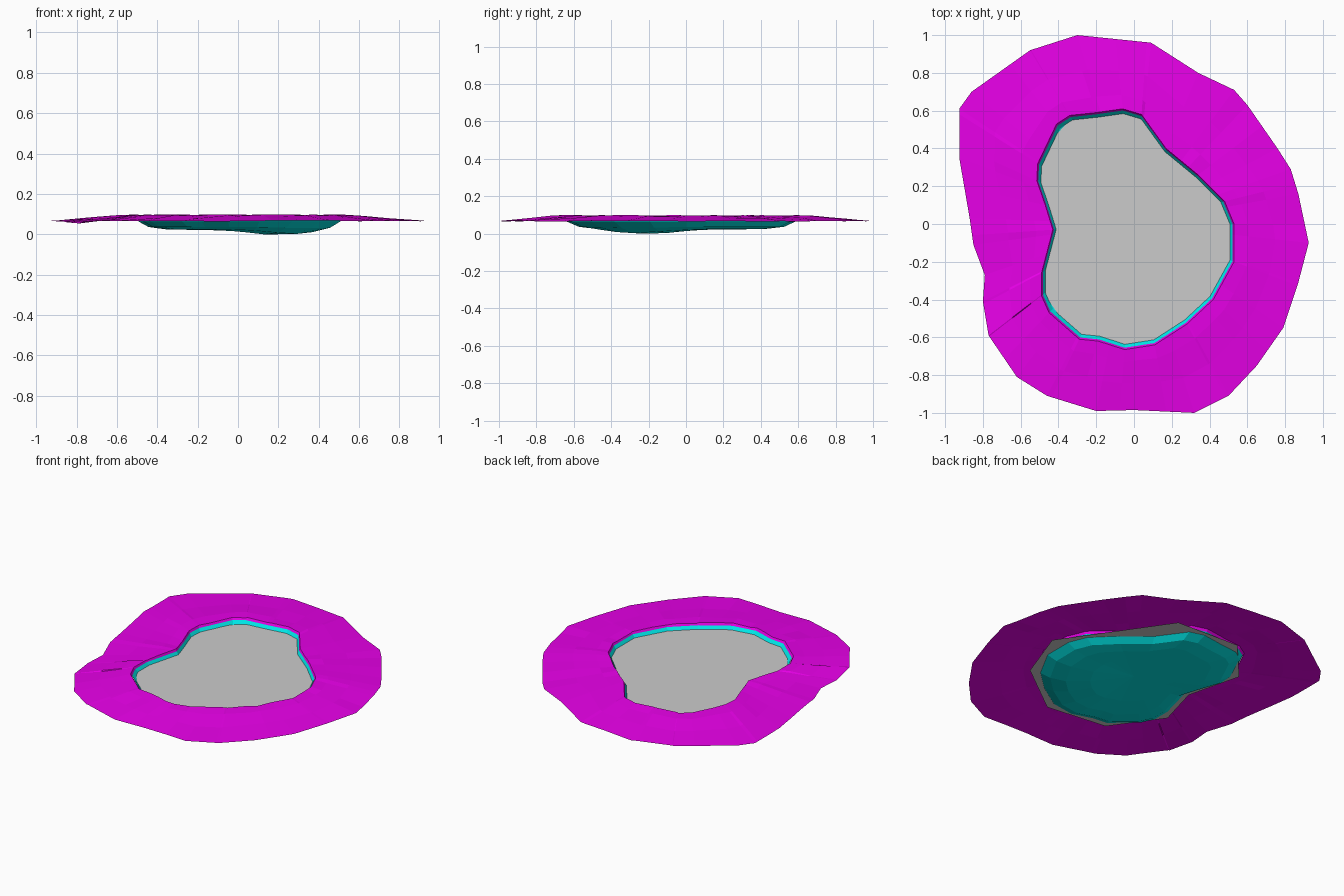
import bpy, bmesh, math, random
from mathutils import Vector

if "Cube" in bpy.data.objects:
    bpy.data.objects.remove(bpy.data.objects["Cube"])

random.seed(4)

# Outlines seen from above
BANK = [(-.3, 1), (.09, .96), (.34, .8), (.53, .71), (.6, .63), (.76, .4), (.83, .29), (.87, .16),
        (.925, -.1), (.87, -.31), (.79, -.55), (.65, -.75), (.5, -.91), (.32, -1), (0, -.985),
        (-.2, -.99), (-.46, -.91), (-.62, -.81), (-.77, -.59), (-.8, -.41), (-.79, -.27),
        (-.85, -.11), (-.87, .03), (-.925, .35), (-.925, .61), (-.86, .7), (-.55, .92)]
SHORE = [(-.06, .61), (.04, .58), (.17, .4), (.34, .26), (.48, .12), (.53, 0), (.53, -.2),
         (.42, -.4), (.28, -.53), (.11, -.64), (-.05, -.665), (-.19, -.62), (-.29, -.61),
         (-.45, -.47), (-.49, -.38), (-.49, -.26), (-.43, -.03), (-.47, .1), (-.515, .23),
         (-.51, .32), (-.41, .53), (-.34, .575), (-.2, .59)]
WATER = [(.16, .6), (.6, -.04), (.47, -.4), (.11, -.67), (-.3, -.62), (-.52, -.31),
         (-.44, -.02), (-.53, .34), (-.28, .62)]


def ray(outline, a):
    """Distance from the centre to the outline in direction a."""
    d, best = Vector((math.cos(a), math.sin(a))), 0
    for i, p in enumerate(outline):
        p, q = Vector(p), Vector(outline[i - 1])
        e = q - p
        den = d.cross(e)
        if abs(den) > 1e-9:
            r, s = p.cross(e) / den, p.cross(d) / den
            if r > 0 and -1e-6 <= s <= 1 + 1e-6:
                best = max(best, r)
    return best


def make(name, rings, color=None, cap=None):
    """Skin a list of vertex rings, optionally closed with a point or a face."""
    bm = bmesh.new()
    loops = [[bm.verts.new(c) for c in ring] for ring in rings]
    n = len(loops[0])
    for A, B in zip(loops, loops[1:]):
        for i in range(n):
            j = (i + 1) % n
            bm.faces.new((A[i], A[j], B[j], B[i]))
    if cap == 'face':
        bm.faces.new(loops[-1])
    elif cap:
        c = bm.verts.new(cap)
        for i in range(n):
            bm.faces.new((loops[-1][i], loops[-1][(i + 1) % n], c))
    bmesh.ops.recalc_face_normals(bm, faces=bm.faces)
    if sum(f.normal.z for f in bm.faces) < 0:
        bmesh.ops.reverse_faces(bm, faces=bm.faces)
    me = bpy.data.meshes.new(name)
    bm.to_mesh(me)
    bm.free()
    ob = bpy.data.objects.new(name, me)
    bpy.context.collection.objects.link(ob)
    if color:
        m = bpy.data.materials.new(name)
        m.diffuse_color = color
        m.use_nodes = True
        m.node_tree.nodes["Principled BSDF"].inputs["Base Color"].default_value = m.diffuse_color
        me.materials.append(m)


# Ground bank: thin sheet rising from the outer edge to a lip at the shore
angles = sorted({round(math.atan2(y, x), 4) for x, y in BANK + SHORE})
rings = []
for t, z, jitter in [(0, .066, .002), (.45, .08, .004), (.8, .093, .004), (1, .096, .003), (1.03, .082, 0)]:
    ring = []
    for a in angles:
        ro, ri = ray(BANK, a), ray(SHORE, a)
        r = ro + (ri - ro) * min(t, 1)
        if t > 1:
            r *= .985
        x, y = r * math.cos(a), r * math.sin(a)
        dip = .013 * math.exp(-((x + .8) ** 2 + (y + .35) ** 2) / .06)
        ring.append((x, y, z - dip + random.uniform(-jitter, jitter)))
    rings.append(ring)
make('ground_bank', rings, (.8, 0, .8, 1))


# Pond basin: shallow bowl with a deeper hollow at front right
def bed(x, y, z, k):
    return max(0, z - .03 * k * math.exp(-((x - .25) ** 2 + (y + .25) ** 2) / .05))


rings = []
for s, z, k in [(.985, .084, 0), (.955, .063, 0), (.86, .036, .3), (.7, .025, .8), (.45, .022, 1)]:
    rings.append([(x * s, y * s, bed(x * s, y * s, z, k)) for x, y in SHORE])
make('pond_basin', rings, (0, .8, .8, 1), cap=(0, 0, .021))

# Water: flat sheet whose edge tucks under the bank
make('water_surface', [[(x, y, .065) for x, y in WATER]], cap='face')
